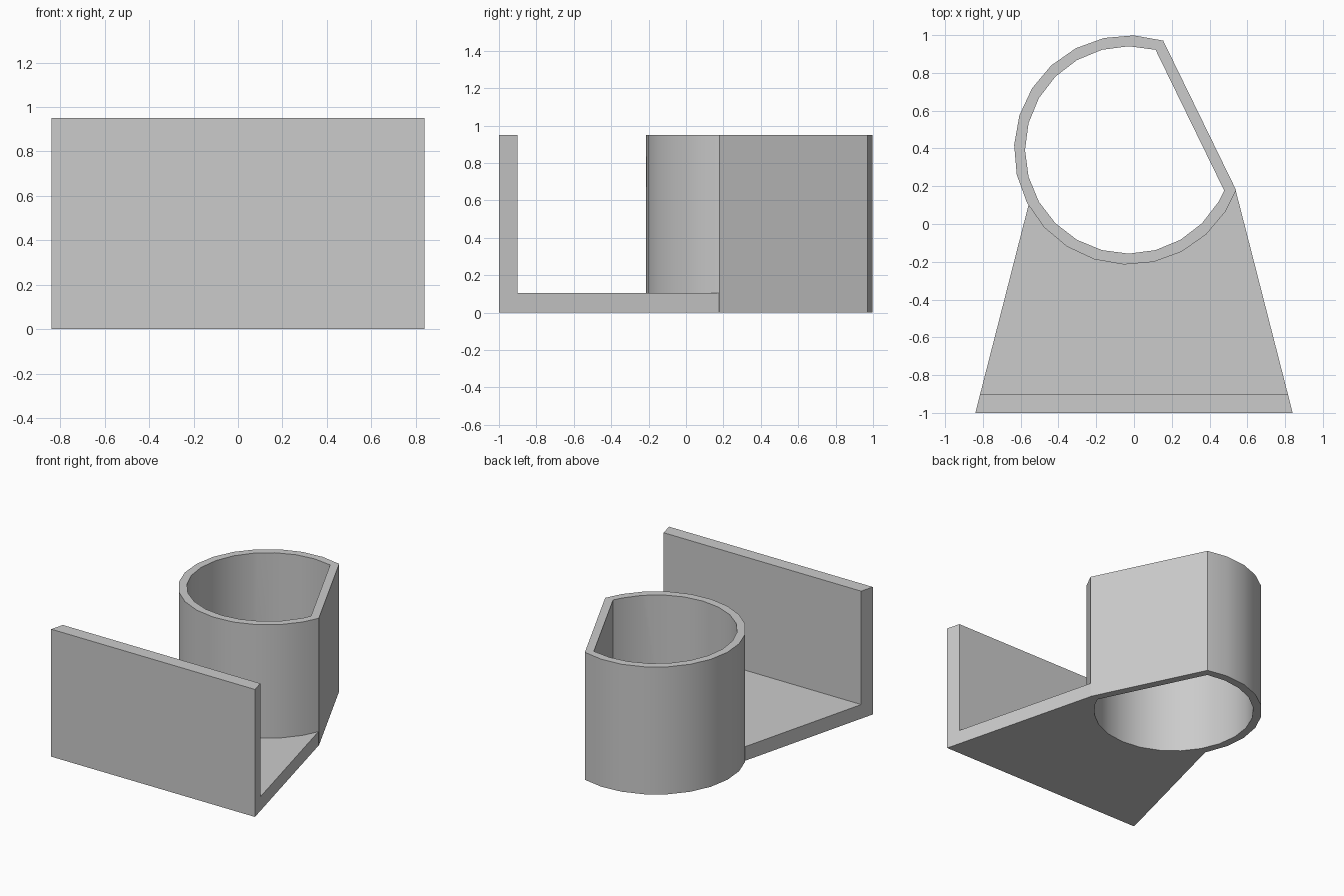
import bpy, bmesh
from math import cos, sin, radians

cube = bpy.data.objects.get("Cube")
if cube:
    bpy.data.objects.remove(cube, do_unlink=True)

grey = bpy.data.materials.new("plain grey")
grey.use_nodes = True
colour = (0.6, 0.6, 0.6, 1)
grey.diffuse_color = colour
grey.node_tree.nodes["Principled BSDF"].inputs["Base Color"].default_value = colour

HEIGHT, FLOOR = 0.95, 0.105
CENTRE = (-0.028, 0.392)


def prism(name, outline, z0, z1):
    """Extrude a counter-clockwise outline from z0 to z1."""
    bm = bmesh.new()
    face = bm.faces.new([bm.verts.new((x, y, z0)) for x, y in outline])
    top = bmesh.ops.extrude_face_region(bm, geom=[face])["geom"]
    verts = [v for v in top if isinstance(v, bmesh.types.BMVert)]
    bmesh.ops.translate(bm, verts=verts, vec=(0, 0, z1 - z0))
    bmesh.ops.recalc_face_normals(bm, faces=bm.faces)
    mesh = bpy.data.meshes.new(name)
    bm.to_mesh(mesh)
    bm.free()
    mesh.materials.append(grey)
    obj = bpy.data.objects.new(name, mesh)
    bpy.context.collection.objects.link(obj)
    return obj


def cut_circle(radius, start, end):
    """Circle with one side cut off by a straight chord."""
    angles = [start + 15 * i for i in range(18)] + [end]
    return [(CENTRE[0] + radius * cos(radians(a)),
             CENTRE[1] + radius * sin(radians(a))) for a in angles]


def combine(target, tool, operation):
    """Apply a boolean and discard the tool."""
    tool.hide_render = True
    mod = target.modifiers.new(operation, 'BOOLEAN')
    mod.operation, mod.object, mod.solver = operation, tool, 'EXACT'
    bpy.context.view_layer.objects.active = target
    bpy.ops.object.modifier_apply(modifier=mod.name)
    bpy.data.objects.remove(tool, do_unlink=True)


# Tapered base with an upright front wall
holder = prism("cup_holder_bracket",
               [(-0.84, -1), (0.84, -1), (0.538, 0.18), (-0.538, 0.18)], 0, HEIGHT)
space = prism("space_cutter", [(-1, -0.9), (1, -0.9), (1, 1), (-1, 1)], FLOOR, 2)
combine(holder, space, 'DIFFERENCE')

# Tube with one flat side, open at both ends
combine(holder, prism("tube", cut_circle(0.607, 72.5, 339.5), 0, HEIGHT), 'UNION')
combine(holder, prism("bore_cutter", cut_circle(0.549, 75, 337), -1, 2), 'DIFFERENCE')

# Smooth the round walls, keep the corners sharp
bpy.ops.object.select_all(action='DESELECT')
holder.select_set(True)
bpy.context.view_layer.objects.active = holder
bpy.ops.object.shade_smooth_by_angle(angle=radians(25))
